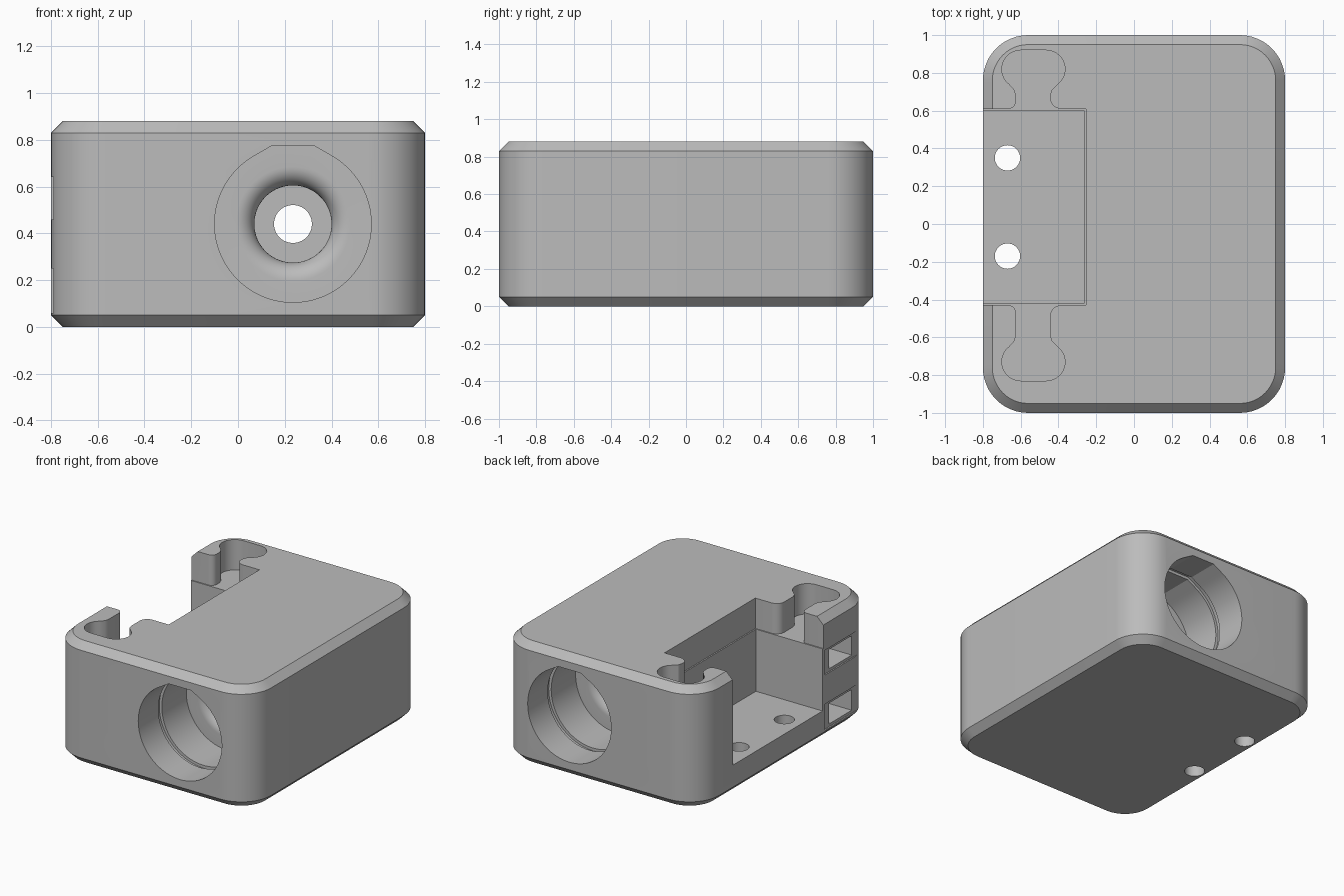
import bpy
import bmesh
from math import sin, cos, pi, radians

cube = bpy.data.objects.get("Cube")
if cube:
    bpy.data.objects.remove(cube, do_unlink=True)

grey = bpy.data.materials.new("plain grey")
grey.use_nodes = True
grey.diffuse_color = (0.5, 0.5, 0.5, 1)
grey.node_tree.nodes["Principled BSDF"].inputs["Base Color"].default_value = (0.5, 0.5, 0.5, 1)


def loft(name, rings):
    """Closed solid through a list of rings with equal point counts."""
    bm = bmesh.new()
    loops = [[bm.verts.new(p) for p in ring] for ring in rings]
    n = len(loops[0])
    for low, high in zip(loops, loops[1:]):
        for i in range(n):
            j = (i + 1) % n
            bm.faces.new((low[i], low[j], high[j], high[i]))
    bm.faces.new(loops[0][::-1])
    bm.faces.new(loops[-1])
    bmesh.ops.recalc_face_normals(bm, faces=bm.faces)
    mesh = bpy.data.meshes.new(name)
    bm.to_mesh(mesh)
    bm.free()
    mesh.materials.append(grey)
    obj = bpy.data.objects.new(name, mesh)
    bpy.context.collection.objects.link(obj)
    return obj


def arc(cx, cy, r, start, end, steps=12):
    angles = [radians(start + (end - start) * i / steps) for i in range(steps + 1)]
    return [(cx + r * cos(a), cy + r * sin(a)) for a in angles]


def prism(name, outline, z0, z1):
    return loft(name, [[(x, y, z) for x, y in outline] for z in (z0, z1)])


def box(name, x0, x1, y0, y1, z0, z1):
    return prism(name, [(x0, y0), (x1, y0), (x1, y1), (x0, y1)], z0, z1)


def rounded_outline(inset):
    r = 0.24 - inset
    return (arc(0.56, 0.76, r, 0, 90) + arc(-0.56, 0.76, r, 90, 180)
            + arc(-0.56, -0.76, r, 180, 270) + arc(0.56, -0.76, r, 270, 360))


# Housing block with chamfered top and bottom
levels = [(0, 0.05), (0.05, 0), (0.83, 0), (0.88, 0.05)]
body = loft("housing", [[(x, y, z) for x, y in rounded_outline(i)] for z, i in levels])

# Side pocket with a fine ledge
cutters = [
    box("pocket_upper", -1, -0.255, -0.43, 0.61, 0.66, 1),
    box("pocket_lower", -1, -0.265, -0.422, 0.602, 0.21, 0.7),
]


# Keyhole slots at both ends of the pocket
def keyhole(name, mouth, side, depth):
    pts = [(-0.665, -0.03)] + arc(-0.665, 0.04, 0.04, -90, 0, 6)
    pts += [(-0.625, depth - 0.24), (-0.634, depth - 0.21)]
    pts += arc(-0.60, depth - 0.10, 0.10, 233, 90)
    pts += arc(-0.465, depth - 0.10, 0.10, 90, -53)
    pts += [(-0.436, depth - 0.21), (-0.445, depth - 0.24)]
    pts += arc(-0.385, 0.06, 0.06, 180, 270, 8) + [(-0.385, -0.03)]
    return prism(name, [(x, mouth + side * v) for x, v in pts], 0.66, 1)


cutters += [keyhole("front_slot", -0.43, -1, 0.40), keyhole("back_slot", 0.61, 1, 0.31)]

# Screw holes through the pocket floor
for y in (0.35, -0.17):
    cutters.append(prism("screw_hole", arc(-0.67, y, 0.067, 0, 352.5, 47), -0.1, 0.4))

# Recessed windows on the side
for z0, z1 in ((0.06, 0.25), (0.46, 0.64)):
    cutters.append(box("window_recess", -1, -0.79, -0.95, -0.45, z0, z1))
    cutters.append(box("window", -1, -0.56, -0.77, -0.51, z0 + 0.02, z1 - 0.02))


# Bore through both ends, flattened at the top, with ring grooves
def bore_ring(y, r, segments=96):
    ring = []
    for i in range(segments):
        a = 2 * pi * i / segments
        t = min(a, 2 * pi - a)
        k = r
        if r > 0.3 and t < pi / 6:
            k = r / cos(min(t, pi / 6 - t))
        ring.append((0.235 + k * sin(a), y, 0.44 + k * cos(a)))
    return ring


profile = [(-1.1, 0.335), (-0.77, 0.335), (-0.77, 0.355), (-0.73, 0.355),
           (-0.73, 0.335), (-0.45, 0.335)]
profile += [(-0.37 - 0.08 * cos(a), 0.245 - 0.08 * sin(a))
            for a in [pi / 2 * i / 10 for i in range(11)]]
profile += [(-0.25, 0.165), (-0.25, 0.081)]
profile += [(-y, r) for y, r in reversed(profile)]
cutters.append(loft("bore", [bore_ring(y, r) for y, r in profile]))

# Cut everything out and tidy up
bpy.ops.object.select_all(action="DESELECT")
body.select_set(True)
bpy.context.view_layer.objects.active = body
for cutter in cutters:
    cutter.hide_render = True
    mod = body.modifiers.new(cutter.name, "BOOLEAN")
    mod.operation = "DIFFERENCE"
    mod.solver = "EXACT"
    mod.object = cutter
    bpy.ops.object.modifier_apply(modifier=mod.name)
    bpy.data.objects.remove(cutter, do_unlink=True)
bpy.ops.object.shade_smooth_by_angle(angle=radians(28))
